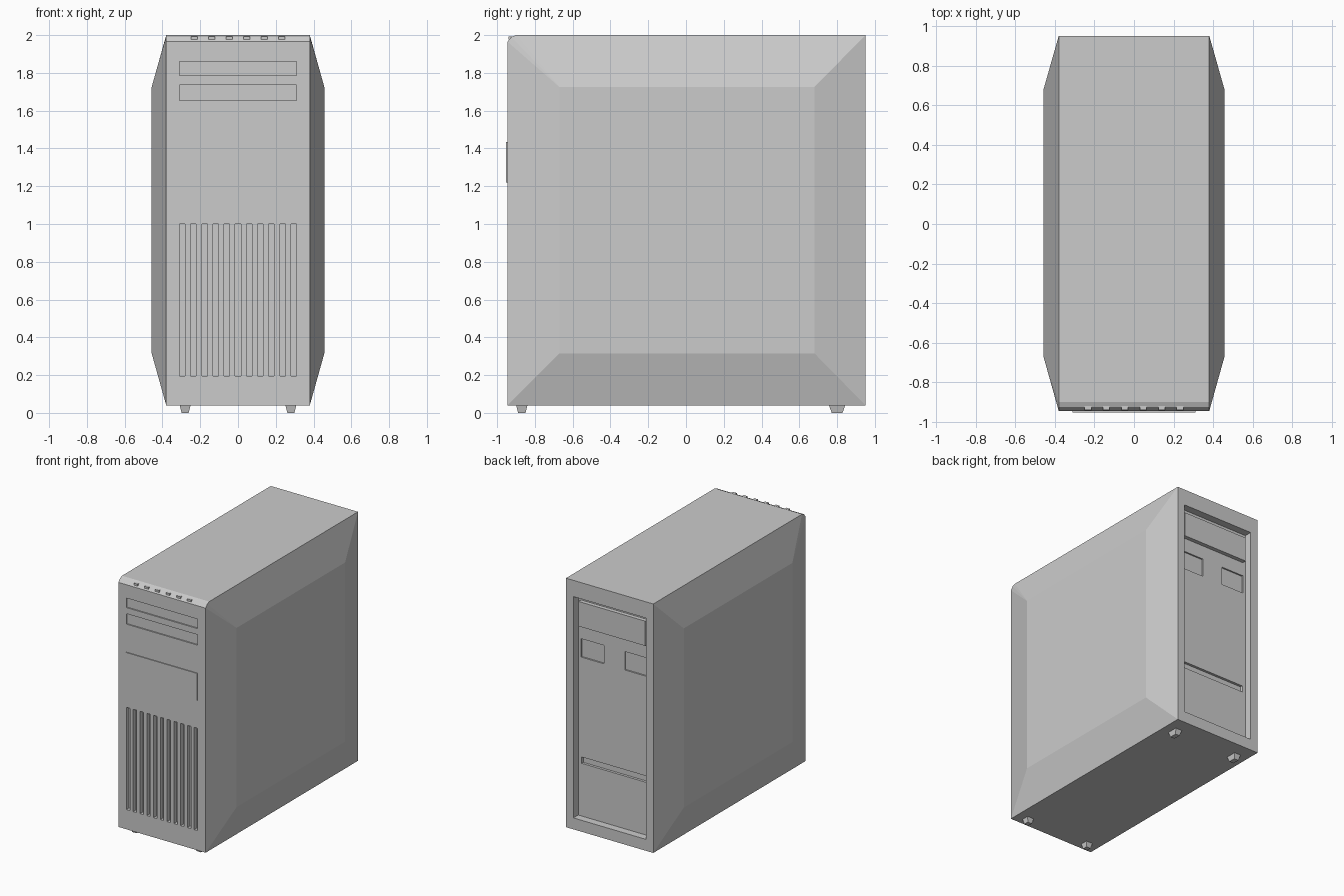
import bpy, bmesh
from mathutils import Matrix, Vector

if "Cube" in bpy.data.objects:
    bpy.data.objects.remove(bpy.data.objects["Cube"])

FRONT, BACK = -0.945, 0.95


def finish(bm, name):
    bmesh.ops.recalc_face_normals(bm, faces=bm.faces)
    mesh = bpy.data.meshes.new(name)
    bm.to_mesh(mesh)
    bm.free()
    ob = bpy.data.objects.new(name, mesh)
    bpy.context.collection.objects.link(ob)
    return ob


def add_box(bm, x, y, z, taper=None):
    """Box from (min, max) ranges; taper scales the bottom face."""
    size = Vector((x[1] - x[0], y[1] - y[0], z[1] - z[0]))
    mid = Vector((sum(x) / 2, sum(y) / 2, sum(z) / 2))
    mat = Matrix.Translation(mid) @ Matrix.Diagonal((*size, 1))
    verts = bmesh.ops.create_cube(bm, size=1, matrix=mat)["verts"]
    if taper:
        for v in verts:
            if v.co.z < mid.z:
                v.co.x = mid.x + (v.co.x - mid.x) * taper
                v.co.y = mid.y + (v.co.y - mid.y) * taper


def boxes(name, specs, taper=None):
    bm = bmesh.new()
    for s in specs:
        add_box(bm, *s, taper=taper)
    return finish(bm, name)


def cut(target, specs):
    cutter = boxes("cutter", specs)
    cutter.hide_render = True
    mod = target.modifiers.new("cut", "BOOLEAN")
    mod.operation, mod.solver, mod.object = "DIFFERENCE", "EXACT", cutter
    bpy.context.view_layer.objects.active = target
    bpy.ops.object.modifier_apply(modifier=mod.name)
    bpy.data.objects.remove(cutter, do_unlink=True)


# Case: side profile with rounded front top edge, and raised side panels
profile = [(FRONT, 0.04), (BACK, 0.04), (BACK, 2.0), (-0.9, 2.0), (-0.925, 1.99), (FRONT, 1.965)]
panel = [(-0.67, 0.315), (0.68, 0.315), (0.68, 1.725), (-0.67, 1.725)]
bm = bmesh.new()
rims = []
for s in (-1, 1):
    o = [bm.verts.new((s * 0.38, y, z)) for y, z in profile]
    i = [bm.verts.new((s * 0.457, y, z)) for y, z in panel]
    bm.faces.new(i)
    for a, b in ((0, 1), (1, 2), (2, 3)):
        bm.faces.new((o[a], o[b], i[b], i[a]))
    bm.faces.new((o[3], o[4], i[3]))
    bm.faces.new((o[4], o[5], i[3]))
    bm.faces.new((o[5], o[0], i[0], i[3]))
    rims.append(o)
for k in range(6):
    n = (k + 1) % 6
    bm.faces.new((rims[0][k], rims[0][n], rims[1][n], rims[1][k]))
case = finish(bm, "case")

# Recesses: drive bays, grille opening, rear panel
W = (-0.31, 0.31)
cut(case, [
    (W, (-1.1, FRONT + 0.01), (1.785, 1.86)),
    (W, (-1.1, FRONT + 0.01), (1.655, 1.737)),
    (W, (-1.1, FRONT + 0.035), (0.195, 1.0)),
    ((-0.315, 0.315), (BACK - 0.06, 1.1), (0.13, 1.872)),
])
# Shallow pockets in the rear panel
cut(case, [
    ((0.09, 0.29), (BACK - 0.072, 0.93), (1.38, 1.525)),
    ((-0.29, -0.09), (BACK - 0.072, 0.93), (1.38, 1.525)),
    ((-0.285, 0.285), (BACK - 0.08, 0.93), (0.545, 0.595)),
])

# Grille slats
boxes("grille_slats", [
    ((x - 0.0148, x + 0.0148), (FRONT, FRONT + 0.036), (0.195, 1.0))
    for x in ((k - 4.5) * 0.059 for k in range(10))])

# Raised front panel
boxes("front_panel", [(W, (-0.952, FRONT + 0.01), (1.22, 1.435))])

# Buttons on the rounded front edge
boxes("buttons", [
    ((x - 0.017, x + 0.017), (-0.94, -0.92), (1.977, 1.992))
    for x in ((k - 2.5) * 0.093 for k in range(6))])

# Rear power unit
boxes("rear_power_unit", [((-0.29, 0.29), (0.88, 0.922), (1.635, 1.83))])

# Feet
boxes("feet", [
    ((s * 0.28 - 0.03, s * 0.28 + 0.03), y, (0.0, 0.045))
    for s in (-1, 1) for y in ((-0.9, -0.838), (0.755, 0.845))], taper=0.63)
